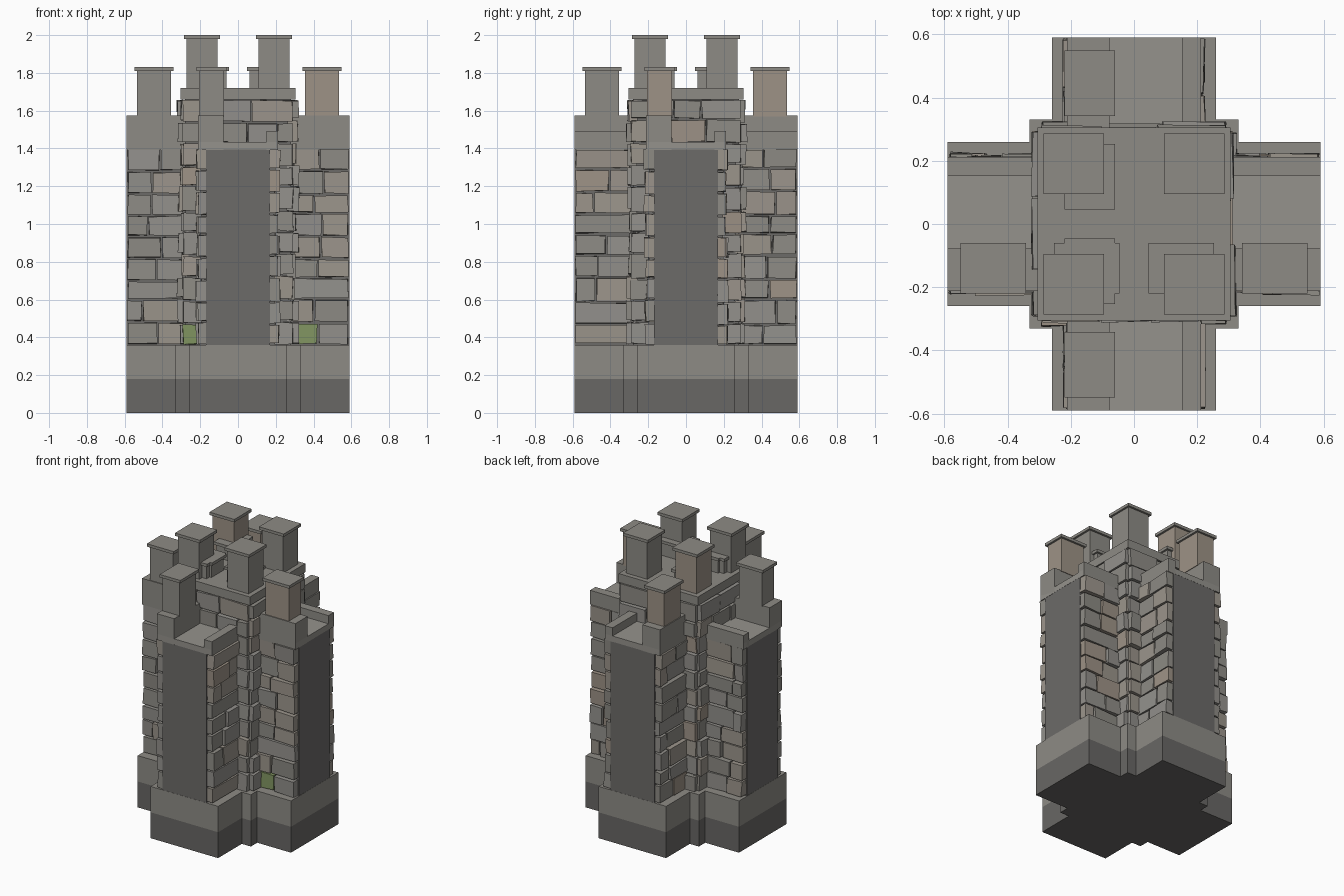
import bpy, bmesh, random
from math import pi
from mathutils import Matrix, Vector

if "Cube" in bpy.data.objects:
    bpy.data.objects.remove(bpy.data.objects["Cube"])

random.seed(7)


def material(name, rgb):
    m = bpy.data.materials.new(name)
    m.diffuse_color = (*rgb, 1)
    m.use_nodes = True
    m.node_tree.nodes["Principled BSDF"].inputs["Base Color"].default_value = m.diffuse_color
    return m


DARK = material("mortar_dark", (0.15, 0.145, 0.14))
BASE = material("foundation_grey", (0.14, 0.135, 0.13))
GREY = material("dressed_grey", (0.27, 0.26, 0.235))
FLOOR = material("walk_grey", (0.30, 0.29, 0.265))
TAN = material("tan_stone", (0.34, 0.29, 0.24))
WARM = material("warm_stone", (0.33, 0.30, 0.26))
PALE = material("pale_stone", (0.29, 0.28, 0.26))
MOSS = material("mossy_stone", (0.22, 0.30, 0.12))


def add_box(bm, x0, x1, y0, y1, z0, z1, jitter=0.0, turn=None, slot=0):
    res = bmesh.ops.create_cube(bm, size=1)
    for v in res["verts"]:
        p = Vector(((x0, x1)[v.co.x > 0], (y0, y1)[v.co.y > 0], (z0, z1)[v.co.z > 0]))
        p += Vector([random.uniform(-jitter, jitter) for _ in range(3)])
        v.co = turn @ p if turn else p
    for f in {f for v in res["verts"] for f in v.link_faces}:
        f.material_index = slot


def finish(name, bm, mats):
    bmesh.ops.recalc_face_normals(bm, faces=bm.faces)
    me = bpy.data.meshes.new(name)
    bm.to_mesh(me)
    bm.free()
    ob = bpy.data.objects.new(name, me)
    for m in mats:
        me.materials.append(m)
    bpy.context.collection.objects.link(ob)
    return ob


def box(name, mat, *dims):
    bm = bmesh.new()
    add_box(bm, *dims)
    return finish(name, bm, [mat])


def cross(name, mat, z0, z1):
    # twelve-armed outline: two crossing arms around a wider centre square
    a, c, e = 0.26, 0.33, 0.59
    quarter = [(e, -a), (e, a), (c, a), (c, c), (a, c)]
    bm = bmesh.new()
    pts = []
    for k in range(4):
        r = Matrix.Rotation(k * pi / 2, 3, 'Z')
        pts += [r @ Vector((x, y, z0)) for x, y in quarter]
    f = bm.faces.new([bm.verts.new(p) for p in pts])
    ext = bmesh.ops.extrude_face_region(bm, geom=[f])
    for v in ext["geom"]:
        if isinstance(v, bmesh.types.BMVert):
            v.co.z = z1
    return finish(name, bm, [mat])


# foundation and plinth
cross("foundation", BASE, 0, 0.18)
cross("plinth", GREY, 0.18, 0.36)

# smooth wall cores
box("wall_core_x", DARK, -0.589, 0.589, -0.17, 0.17, 0.3, 1.4)
box("wall_core_y", DARK, -0.17, 0.17, -0.589, 0.589, 0.3, 1.4)
box("tower_core", DARK, -0.28, 0.28, -0.28, 0.28, 0.3, 1.66)

STONES = [GREY, PALE, WARM, TAN, MOSS]


def courses(z0, z1, height=0.116):
    n = max(1, round((z1 - z0) / height))
    cuts = [z0] + [z0 + (z1 - z0) * i / n + random.uniform(-0.012, 0.012)
                   for i in range(1, n)] + [z1]
    return list(zip(cuts, cuts[1:]))


def stone_wall(bm, turn, t0, t1, face, z0, z1, depth, mossy=False):
    # rows of rough blocks on the plane y = -face
    for i, (a, b) in enumerate(courses(z0, z1)):
        t = t0
        while t < t1 - 0.005:
            w = random.uniform(0.11, 0.24)
            if t1 - (t + w) < 0.07:
                w = t1 - t
            slot = random.choices(range(4), (4, 4, 3, 1))[0]
            if mossy and i == 0 and t == t0:
                slot = 4
            add_box(bm, t + 0.005, t + w - 0.005, -face - random.uniform(*depth),
                    -face + 0.02, a + 0.006, b - 0.006, 0.004, turn, slot)
            t += w


# rough stone facing on both sides of each arm
bm = bmesh.new()
for k in range(4):
    turn = Matrix.Rotation(k * pi / 2, 3, 'Z')
    flip = turn @ Matrix.Diagonal((1, -1, 1))
    stone_wall(bm, turn, 0.29, 0.588, 0.17, 0.36, 1.4, (0.035, 0.055), k == 0)
    stone_wall(bm, flip, 0.29, 0.588, 0.17, 0.36, 1.4, (0.035, 0.055))
finish("arm_stones", bm, STONES)

# rough stone facing of the centre tower: corner strips, then the full top band
bm = bmesh.new()
for k in range(4):
    turn = Matrix.Rotation(k * pi / 2, 3, 'Z')
    flip = turn @ Matrix.Diagonal((-1, 1, 1))
    for m in (turn, flip):
        stone_wall(bm, m, 0.19, 0.295, 0.28, 0.36, 1.43, (0.02, 0.045),
                   k == 0 and m is flip)
    stone_wall(bm, turn, -0.295, 0.295, 0.28, 1.43, 1.66, (0.02, 0.045))
finish("tower_stones", bm, STONES)


def merlon(name, cx, cy, hx, hy, z0, z1, mat):
    bm = bmesh.new()
    add_box(bm, cx - hx, cx + hx, cy - hy, cy + hy, z0, z1 - 0.02)
    e = 0.0135
    add_box(bm, cx - hx - e, cx + hx + e, cy - hy - e, cy + hy + e, z1 - 0.02, z1, slot=1)
    finish(name, bm, [mat, GREY])


# wall walks: slab, tall parapet on one side, low kerb on the other
def run(name, mat, along_x, w0, w1, z0, z1):
    for s, label in ((-1, "neg"), (1, "pos")):
        lo, hi = sorted((s * 0.27, s * 0.59))
        dims = (lo, hi, w0, w1) if along_x else (w0, w1, lo, hi)
        box(f"{name}_{'x' if along_x else 'y'}_{label}", mat, *dims, z0, z1)


for along_x in (True, False):
    run("walk_slab", FLOOR, along_x, -0.21, 0.21, 1.395, 1.435)
    run("parapet", GREY, along_x, -0.212, -0.078, 1.393, 1.575)
    run("kerb", GREY, along_x, 0.152, 0.212, 1.393, 1.492)
    for i, t in enumerate((-0.445, -0.15, 0.15, 0.445)):
        mat = TAN if (along_x and i == 3) or (not along_x and i == 3) else GREY
        if along_x:
            merlon(f"wall_merlon_x_{i}", t, -0.14, 0.09, 0.066, 1.57, 1.83, mat)
        else:
            merlon(f"wall_merlon_y_{i}", -0.14, t, 0.066, 0.09, 1.57, 1.83, mat)

# tower cap and four corner merlons
box("tower_cap", GREY, -0.305, 0.305, -0.305, 0.305, 1.66, 1.72)
for i, (sx, sy) in enumerate(((-1, -1), (1, -1), (1, 1), (-1, 1))):
    merlon(f"tower_merlon_{i}", sx * 0.19, sy * 0.19, 0.082, 0.082, 1.72, 2.0,
           TAN if i == 3 else GREY)
